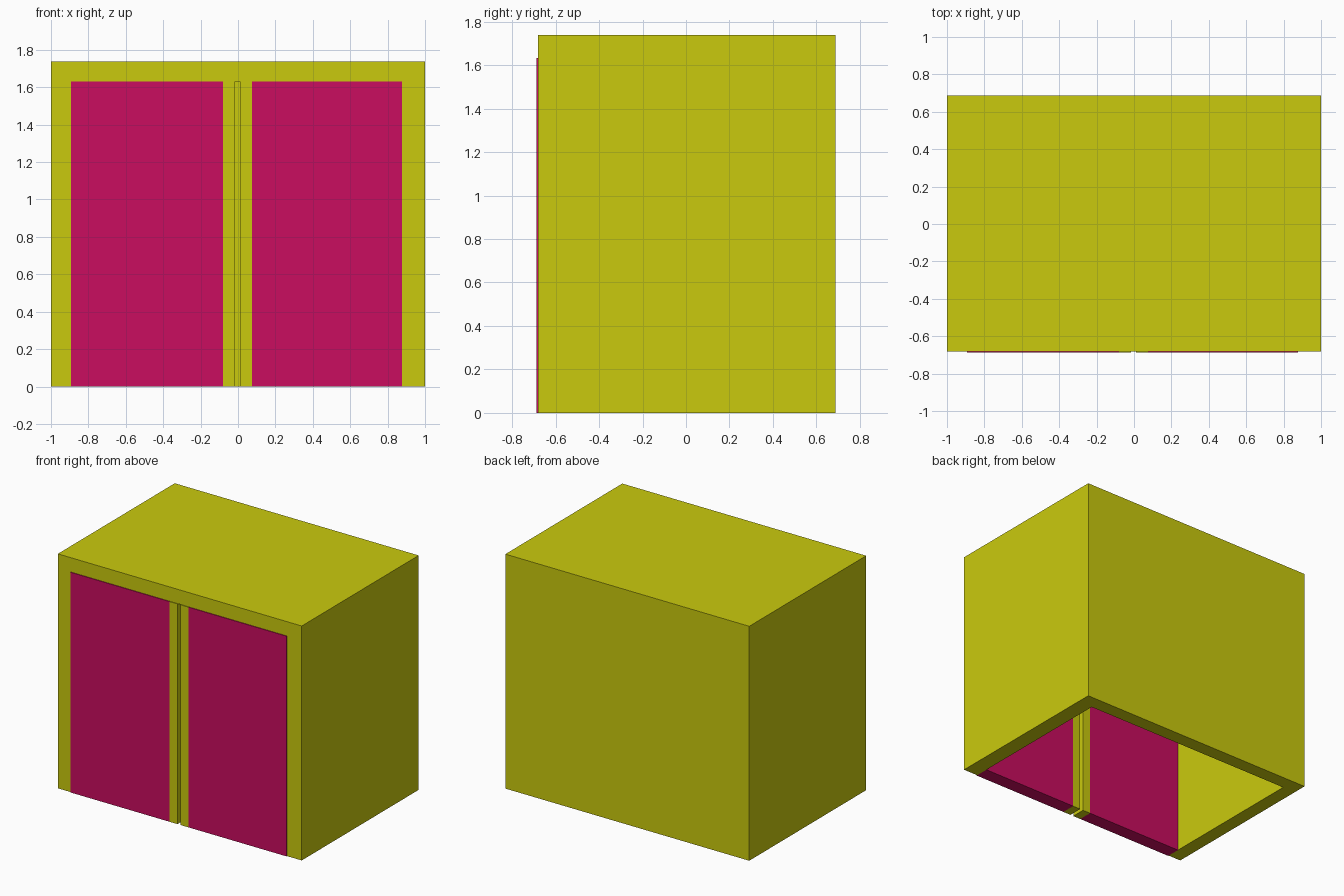
import bpy
from mathutils import Vector

if "Cube" in bpy.data.objects:
    bpy.data.objects.remove(bpy.data.objects["Cube"])


def material(name, color):
    mat = bpy.data.materials.new(name)
    mat.diffuse_color = (*color, 1)
    mat.use_nodes = True
    mat.node_tree.nodes["Principled BSDF"].inputs["Base Color"].default_value = mat.diffuse_color
    return mat


yellow = material("yellow_paint", (0.59, 0.59, 0.004))
pink = material("pink_paint", (0.59, 0.004, 0.115))


def box(name, low, high, mat=None):
    low, high = Vector(low), Vector(high)
    bpy.ops.mesh.primitive_cube_add(size=1, location=(low + high) / 2)
    obj = bpy.context.object
    obj.name = name
    obj.scale = high - low
    bpy.ops.object.transform_apply(location=True, rotation=False, scale=True)
    if mat:
        obj.data.materials.append(mat)
    return obj


LEFT, RIGHT, CEILING = -0.893, 0.878, 1.632   # cabinet opening
FRONT, INNER = -0.6875, -0.58                 # door faces

# cabinet shell, open at the front and the bottom
shell = box("cabinet_shell", (-1, -0.682, 0), (1, 0.6875, 1.738), yellow)
cutter = box("opening_cutter", (LEFT, -1, -1), (RIGHT, 0.58, CEILING), yellow)
cutter.hide_render = True
cut = shell.modifiers.new("opening", 'BOOLEAN')
cut.operation = 'DIFFERENCE'
cut.solver = 'EXACT'
cut.object = cutter
bpy.context.view_layer.objects.active = shell
bpy.ops.object.modifier_apply(modifier=cut.name)
bpy.data.objects.remove(cutter)

# pair of doors, each a pink panel with a yellow strip at the centre gap
for name, x0, x1, mat in (
    ("left_door", LEFT, -0.08, pink),
    ("left_door_strip", -0.08, -0.015, yellow),
    ("right_door_strip", 0.011, 0.076, yellow),
    ("right_door", 0.076, RIGHT, pink),
):
    box(name, (x0, FRONT, 0), (x1, INNER, CEILING), mat)
